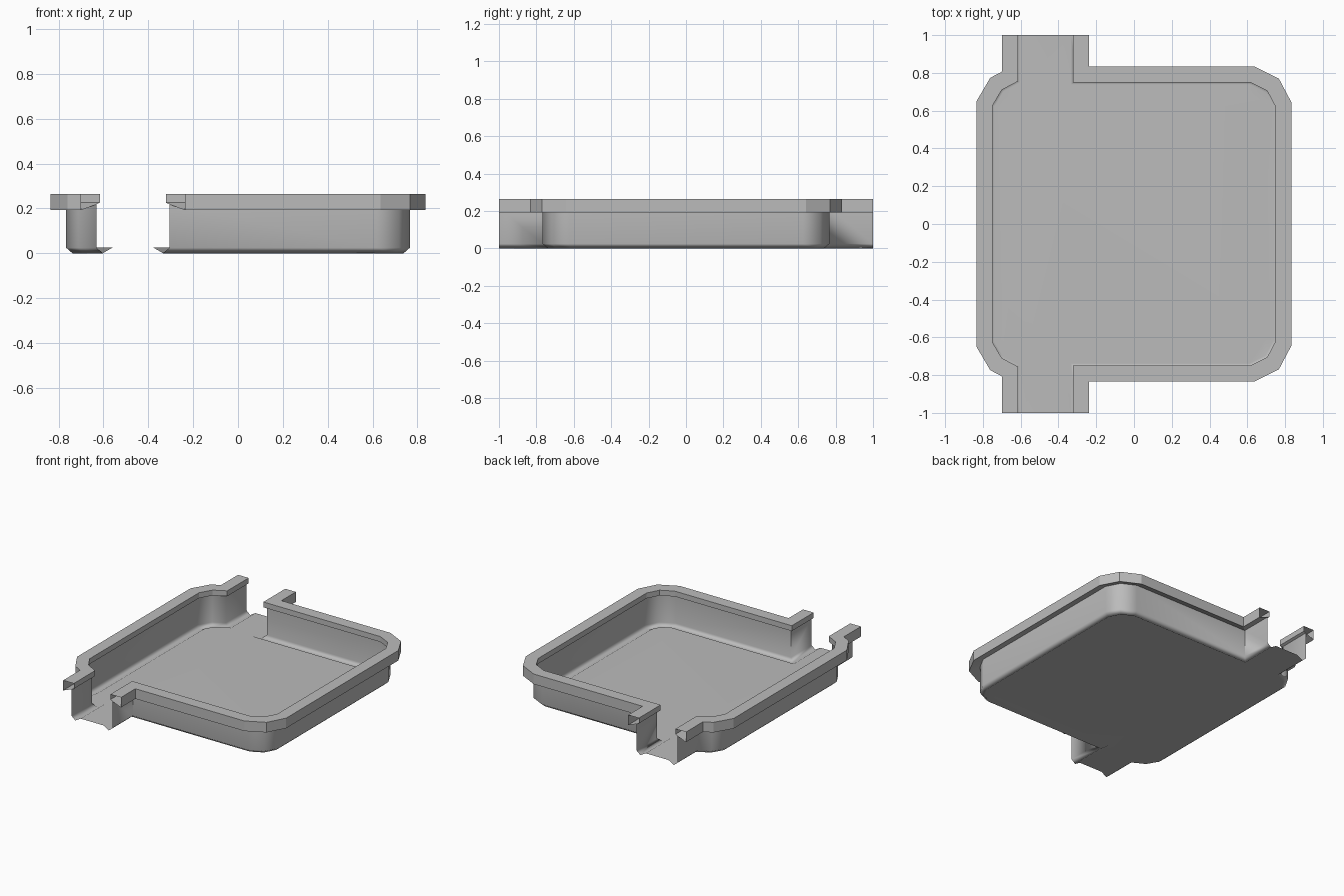
import bpy
import bmesh
from math import radians
from mathutils import Vector

cube = bpy.data.objects.get("Cube")
if cube:
    bpy.data.objects.remove(cube, do_unlink=True)

grey = bpy.data.materials.new("plain_grey")
grey.use_nodes = True
colour = (0.5, 0.5, 0.5, 1)
grey.diffuse_color = colour
grey.node_tree.nodes["Principled BSDF"].inputs["Base Color"].default_value = colour


def mirrored(half):
    """Complete a path by reflecting it front to back."""
    pts = [Vector(p) for p in half]
    return pts + [Vector((p.x, -p.y)) for p in reversed(pts)]


def offset(path, dist):
    """Mitred offset to the right-hand side of the travel direction."""
    dirs = [(b - a).normalized() for a, b in zip(path, path[1:])]
    normals = [Vector((d.y, -d.x)) for d in dirs]
    result = []
    for i, p in enumerate(path):
        n1 = normals[max(i - 1, 0)]
        n2 = normals[min(i, len(normals) - 1)]
        result.append(p + (n1 + n2) * dist / (1 + n1.dot(n2)))
    return result


def sweep(bm, path, profile, closed=False):
    """Sweep an (outward, height) profile along a path; return its rows."""
    rows = [[bm.verts.new((p.x, p.y, z)) for p in offset(path, o)]
            for o, z in profile]
    pairs = list(zip(rows, rows[1:]))
    if closed:
        pairs.append((rows[-1], rows[0]))
    for a, b in pairs:
        for i in range(len(path) - 1):
            bm.faces.new((a[i], a[i + 1], b[i + 1], b[i]))
    return rows


def finish(bm, name, angle):
    bmesh.ops.recalc_face_normals(bm, faces=bm.faces)
    mesh = bpy.data.meshes.new(name)
    bm.to_mesh(mesh)
    bm.free()
    mesh.materials.append(grey)
    obj = bpy.data.objects.new(name, mesh)
    bpy.context.collection.objects.link(obj)
    bpy.ops.object.select_all(action="DESELECT")
    obj.select_set(True)
    bpy.context.view_layer.objects.active = obj
    bpy.ops.object.shade_smooth_by_angle(angle=radians(angle))
    return obj


# Inner lip lines, each running along one side of the two channels
short_side = mirrored([(-0.615, -1), (-0.615, -0.755), (-0.70, -0.71), (-0.75, -0.625)])
long_side = mirrored([(-0.322, 1), (-0.322, 0.75), (0.615, 0.75),
                      (0.705, 0.705), (0.75, 0.62)])
# Travel so that the outside lies on the right for both
short_side.reverse()
long_side.reverse()

# Hollow rims, open at the channel ends
rim_profile = [(0, 0.265), (0.085, 0.265), (0.085, 0.192), (0.017, 0.218), (0, 0.226)]
for name, path in (("right_rim", short_side), ("left_rim", long_side)):
    bm = bmesh.new()
    sweep(bm, path, rim_profile, closed=True)
    finish(bm, name, 20)

# Thin basin: walls, rounded foot and slightly raised floor
wall_profile = [(0.017, 0.218), (0.017, 0.025), (-0.012, 0), (-0.055, 0.025)]
bm = bmesh.new()
floor_edge = []
for path in (short_side, long_side):
    floor_edge += sweep(bm, path, wall_profile)[-1]
bm.faces.new(floor_edge)
basin = finish(bm, "basin", 75)
weighted = basin.modifiers.new("even_shading", "WEIGHTED_NORMAL")
weighted.keep_sharp = True
